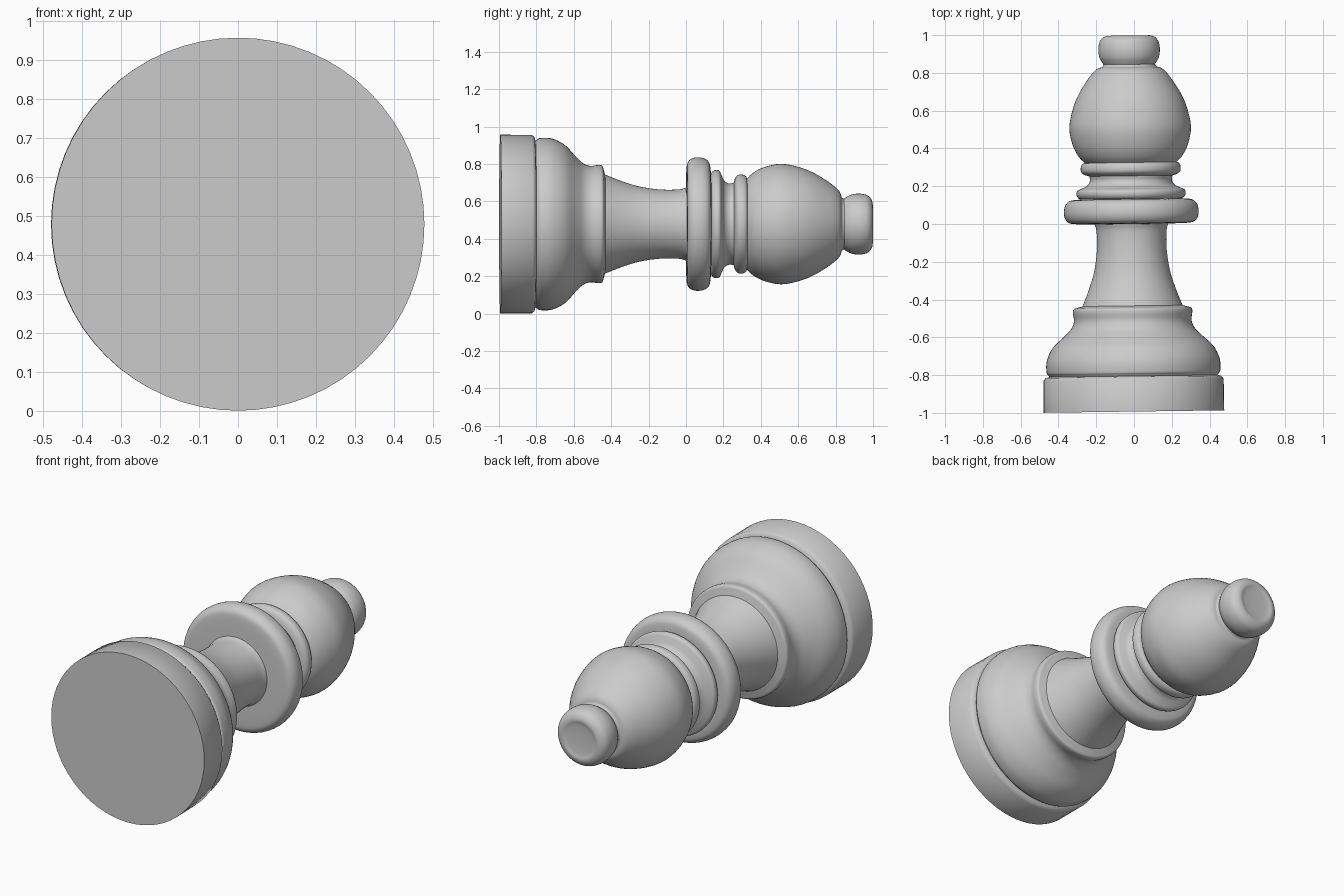
import bpy, bmesh, math
from mathutils import Vector

if "Cube" in bpy.data.objects:
    bpy.data.objects.remove(bpy.data.objects["Cube"])

SIDES = 64
TILT = 0.0135          # the turned axis leans very slightly sideways
CENTRE = Vector((-0.0135, 0, 0.4785))

grey = bpy.data.materials.new("plain grey")
grey.use_nodes = True
COLOUR = (0.6, 0.6, 0.6, 1)
grey.diffuse_color = COLOUR
grey.node_tree.nodes["Principled BSDF"].inputs["Base Color"].default_value = COLOUR


def smooth_profile(points, steps):
    """Curve passing through all the (y, radius) points."""
    p = [Vector(q) for q in points]
    p = [2 * p[0] - p[1]] + p + [2 * p[-1] - p[-2]]
    out = []
    for a, b, c, d in zip(p, p[1:], p[2:], p[3:]):
        for i in range(steps):
            t = i / steps
            out.append(0.5 * (2 * b + (c - a) * t + (2 * a - 5 * b + 4 * c - d) * t ** 2
                              + (3 * b - a - 3 * c + d) * t ** 3))
    return out + [p[-2]]


def lathe(name, points, steps=4, cap_start=False, cap_end=False):
    """Turn a profile around the long y axis."""
    bm = bmesh.new()
    rings = []
    for y, r in smooth_profile(points, steps):
        rings.append([bm.verts.new((r * math.cos(a), y, r * math.sin(a)))
                      for a in (math.tau * i / SIDES for i in range(SIDES))])
    for low, high in zip(rings, rings[1:]):
        for i in range(SIDES):
            j = (i + 1) % SIDES
            bm.faces.new((low[i], high[i], high[j], low[j]))
    if cap_start:
        bm.faces.new(rings[0])
    if cap_end:
        bm.faces.new(rings[-1][::-1])
    mesh = bpy.data.meshes.new(name)
    bm.to_mesh(mesh)
    bm.free()
    mesh.materials.append(grey)
    obj = bpy.data.objects.new(name, mesh)
    bpy.context.collection.objects.link(obj)
    obj.location = CENTRE
    obj.rotation_euler.z = TILT
    bpy.ops.object.select_all(action="DESELECT")
    obj.select_set(True)
    bpy.context.view_layer.objects.active = obj
    bpy.ops.object.shade_smooth_by_angle(angle=math.radians(40))


# Base: straight plinth, then the flared foot
lathe("plinth", [(-0.993, 0.478), (-0.825, 0.477), (-0.81, 0.465), (-0.805, 0.445)],
      steps=1, cap_start=True)
lathe("foot", [(-0.805, 0.445), (-0.795, 0.452), (-0.78, 0.46), (-0.72, 0.458),
               (-0.65, 0.425), (-0.59, 0.362), (-0.55, 0.325), (-0.51, 0.311),
               (-0.47, 0.316), (-0.448, 0.312), (-0.44, 0.29), (-0.433, 0.265)])

# Waisted stem
lathe("stem", [(-0.433, 0.265), (-0.35, 0.232), (-0.25, 0.201), (-0.14, 0.185),
               (-0.04, 0.185), (0, 0.195)])

# Wide collar and the two thin rings above it
lathe("collar", [(0, 0.195), (0.003, 0.3), (0.012, 0.335), (0.035, 0.352),
                 (0.065, 0.357), (0.1, 0.35), (0.122, 0.332), (0.13, 0.305),
                 (0.133, 0.265)])
lathe("lower_ring", [(0.133, 0.265), (0.14, 0.28), (0.158, 0.289), (0.178, 0.285),
                     (0.19, 0.262), (0.205, 0.232), (0.23, 0.217), (0.255, 0.22)])
lathe("upper_ring", [(0.255, 0.22), (0.264, 0.248), (0.28, 0.263), (0.303, 0.264),
                     (0.32, 0.256), (0.326, 0.243)])

# Rounded head
lathe("head", [(0.326, 0.243), (0.36, 0.275), (0.42, 0.305), (0.51, 0.322),
               (0.61, 0.303), (0.69, 0.27), (0.77, 0.22), (0.81, 0.187),
               (0.826, 0.165), (0.833, 0.143), (0.845, 0.136)])

# Button finial with a shallow dished end
lathe("finial", [(0.845, 0.136), (0.86, 0.146), (0.885, 0.158), (0.925, 0.163),
                 (0.965, 0.156), (0.988, 0.138), (0.998, 0.112), (0.993, 0.085),
                 (0.99, 0.04)], cap_end=True)
